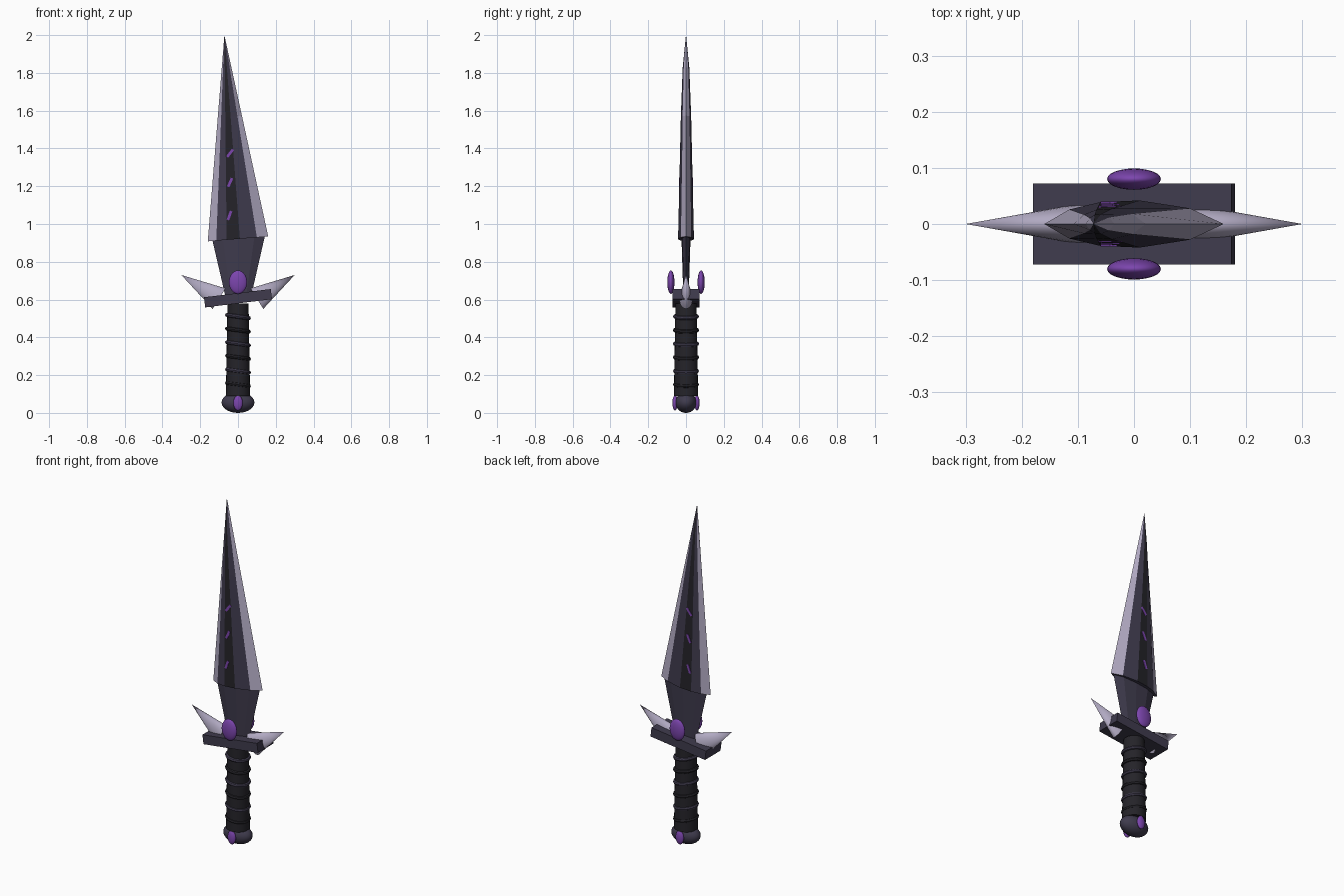
import bpy, bmesh, math
from mathutils import Vector

if "Cube" in bpy.data.objects:
    bpy.data.objects.remove(bpy.data.objects["Cube"])


def mat(name, r, g, b):
    m = bpy.data.materials.new(name)
    m.diffuse_color = (r, g, b, 1)
    m.use_nodes = True
    m.node_tree.nodes["Principled BSDF"].inputs["Base Color"].default_value = m.diffuse_color
    return m


STEEL = mat("dark steel", 0.05, 0.044, 0.075)
BLACK = mat("black", 0.018, 0.017, 0.022)
EDGE = mat("pale edge", 0.44, 0.40, 0.54)
PURPLE = mat("purple", 0.20, 0.06, 0.42)


def finish(name, m, smooth=True):
    o = bpy.context.object
    o.name = name
    o.data.materials.append(m)
    if smooth:
        bpy.ops.object.shade_smooth_by_angle(angle=math.radians(40))
    return o


def ball(name, m, loc, size):
    bpy.ops.mesh.primitive_uv_sphere_add(segments=24, ring_count=14, radius=1, location=loc)
    bpy.context.object.scale = size
    return finish(name, m)


def box(name, m, loc, size, tilt):
    bpy.ops.mesh.primitive_cube_add(size=1, location=loc, rotation=(0, tilt, 0))
    bpy.context.object.scale = size
    return finish(name, m, False)


def loft(name, rings, mats, side_mats=None):
    """Skin a list of equal closed rings, with end caps."""
    bm = bmesh.new()
    vs = [[bm.verts.new(p) for p in r] for r in rings]
    n = len(rings[0])
    for a, b in zip(vs, vs[1:]):
        for i in range(n):
            j = (i + 1) % n
            f = bm.faces.new((a[i], a[j], b[j], b[i]))
            f.material_index = side_mats[i] if side_mats else 0
    bm.faces.new(vs[0][::-1])
    bm.faces.new(vs[-1])
    bmesh.ops.recalc_face_normals(bm, faces=bm.faces)
    me = bpy.data.meshes.new(name)
    bm.to_mesh(me)
    bm.free()
    o = bpy.data.objects.new(name, me)
    bpy.context.collection.objects.link(o)
    for m in mats:
        me.materials.append(m)
    return o


# Blade: faceted section drawn towards an offset tip
half = [(-0.16, 0), (-0.115, 0.026), (-0.06, 0.039), (0.01, 0.042), (0.10, 0.028), (0.16, 0)]
section = [(x, -y) for x, y in half] + half[-2:0:-1]
tip = Vector((-0.072, 0, 2.0))


def blade_ring(t, thick):
    ring = []
    for x, y in section:
        p = Vector((x, 0, 0.921 + 0.08 * x)).lerp(tip, t)
        ring.append((p.x, y * thick, p.z))
    return ring


loft("blade", [blade_ring(0, 1), blade_ring(0.6, 0.65), blade_ring(0.84, 0.42), blade_ring(0.999, 0.01)],
     [STEEL, BLACK, EDGE], [2, 0, 1, 0, 2] * 2)


# Blade neck between guard and blade
def neck_ring(x0, x1, y, z0, z1):
    c, r = (x0 + x1) / 2, (x1 - x0) / 2
    prof = [(-1, 0), (-0.6, -0.8), (0, -1), (0.6, -0.8), (1, 0), (0.6, 0.8), (0, 1), (-0.6, 0.8)]
    return [(c + r * u, y * v, z0 + (z1 - z0) * (u + 1) / 2) for u, v in prof]


loft("blade_neck", [neck_ring(-0.065, 0.07, 0.014, 0.61, 0.62),
                    neck_ring(-0.135, 0.142, 0.024, 0.912, 0.935)], [STEEL])

# Slanted purple marks on both blade faces
for z, x, a, y in [(1.045, -0.045, 20, 0.036), (1.22, -0.042, 24, 0.032), (1.375, -0.042, 38, 0.028)]:
    for s in (-1, 1):
        box("blade_mark", PURPLE, (x, s * y, z), (0.014, 0.008, 0.05), math.radians(a))

# Guard bar
box("guard_bar", STEEL, (0, 0, 0.607), (0.356, 0.144, 0.054), math.radians(-7))

# Swept spikes and gems, one per side
for s in (-1, 1):
    base, point = Vector((s * 0.10, 0, 0.605)), Vector((s * 0.30, 0, 0.73))
    d = point - base
    bpy.ops.mesh.primitive_cone_add(vertices=24, radius1=0.064, depth=d.length, location=(base + point) / 2,
                                    rotation=(0, math.atan2(d.x, d.z), 0))
    bpy.context.object.scale = (1, 0.55, 1)
    finish("guard_spike", EDGE)
    ball("guard_gem", PURPLE, (0, s * 0.08, 0.692), (0.048, 0.019, 0.062))
    ball("pommel_gem", PURPLE, (0, s * 0.058, 0.053), (0.025, 0.014, 0.04))

# Grip with tilted wrap rings
bpy.ops.mesh.primitive_cone_add(vertices=24, radius1=0.064, radius2=0.056, depth=0.49, location=(0, 0, 0.335))
finish("grip", BLACK)
for i in range(6):
    bpy.ops.mesh.primitive_torus_add(major_segments=28, minor_segments=8, major_radius=0.058, minor_radius=0.011,
                                     location=(0, 0, 0.15 + i * 0.072), rotation=(0, math.radians(8), 0))
    finish("grip_ring", STEEL if i % 2 else BLACK)

# Pommel
ball("pommel", STEEL, (0, 0, 0.055), (0.087, 0.056, 0.055))
